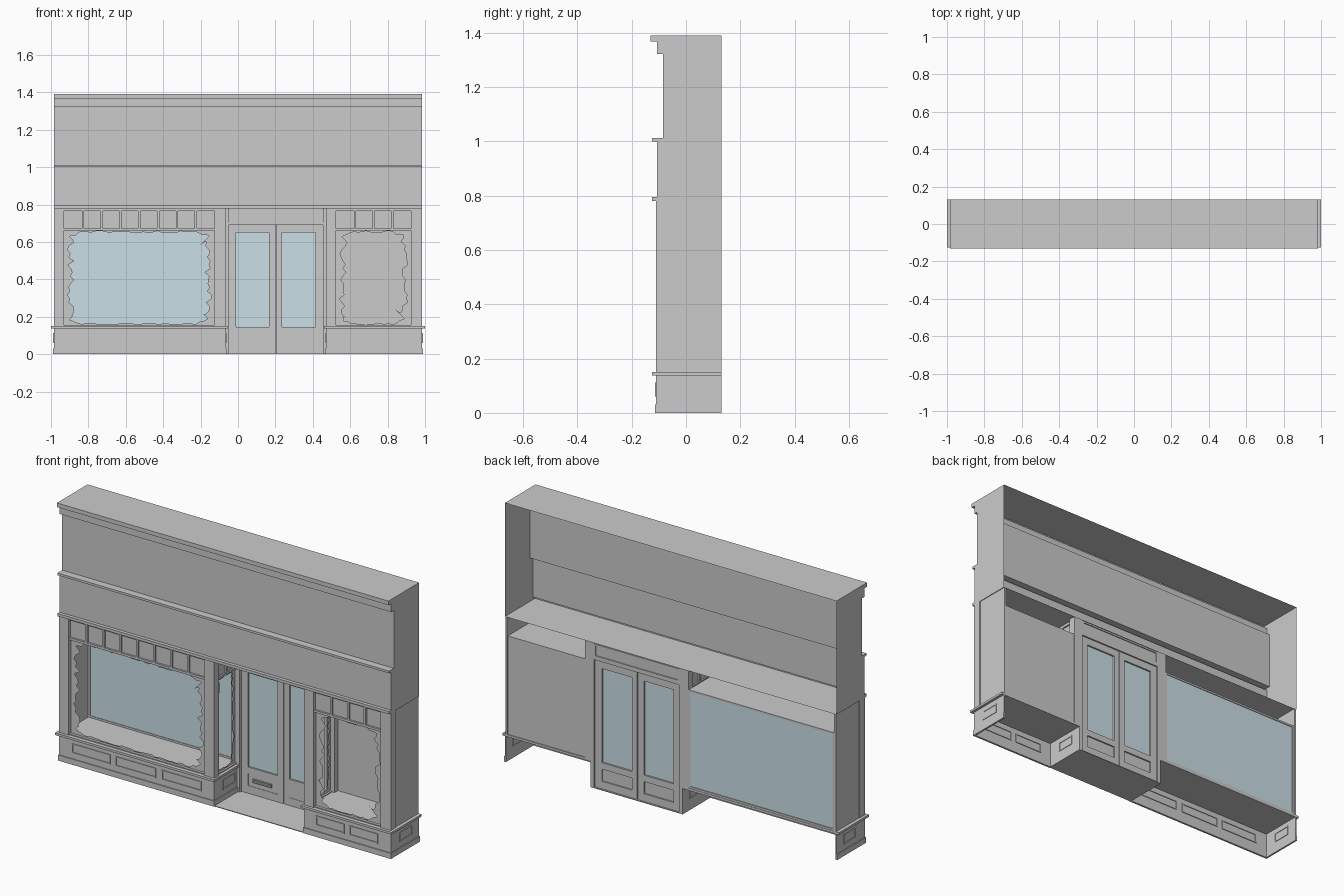
import bpy, bmesh, math, random
from mathutils import Matrix, Vector

random.seed(4)
cube = bpy.data.objects.get("Cube")
if cube:
    bpy.data.objects.remove(cube, do_unlink=True)


def material(name, rgb):
    m = bpy.data.materials.new(name)
    m.use_nodes = True
    m.diffuse_color = (*rgb, 1)
    m.node_tree.nodes["Principled BSDF"].inputs["Base Color"].default_value = (*rgb, 1)
    return m


GREY = material("plain grey", (0.6, 0.6, 0.6))
BLUE = material("pale blue glass", (0.6, 0.74, 0.8))


def finish(name, bm, mat):
    me = bpy.data.meshes.new(name)
    bm.to_mesh(me)
    bm.free()
    me.materials.append(mat)
    ob = bpy.data.objects.new(name, me)
    bpy.context.scene.collection.objects.link(ob)
    return ob


def make(name, slabs, mat=GREY):
    """One object out of (x0, x1, y0, y1, z0, z1) boxes."""
    bm = bmesh.new()
    for x0, x1, y0, y1, z0, z1 in slabs:
        centre = Vector((x0 + x1, y0 + y1, z0 + z1)) / 2
        size = Matrix.Diagonal((x1 - x0, y1 - y0, z1 - z0, 1))
        bmesh.ops.create_cube(bm, size=1, matrix=Matrix.Translation(centre) @ size)
    return finish(name, bm, mat)


def slab(axis, c0, c1, a0, a1, z0, z1):
    """Upright slab: c is its thickness along the axis, a runs along its width."""
    return (c0, c1, a0, a1, z0, z1) if axis == "x" else (a0, a1, c0, c1, z0, z1)


def frame(axis, c0, c1, a0, a1, z0, z1, w):
    return [slab(axis, c0, c1, a0, a0 + w, z0, z1),
            slab(axis, c0, c1, a1 - w, a1, z0, z1),
            slab(axis, c0, c1, a0 + w, a1 - w, z0, z0 + w),
            slab(axis, c0, c1, a0 + w, a1 - w, z1 - w, z1)]


def broken_glass(name, axis, c, a0, a1, z0, z1):
    """Jagged rim of glass left around an opening."""
    rim = []
    step = 0.02
    na, nz = round((a1 - a0) / step), round((z1 - z0) / step)
    rim += [(a0 + (a1 - a0) * i / na, z0) for i in range(na)]
    rim += [(a1, z0 + (z1 - z0) * i / nz) for i in range(nz)]
    rim += [(a1 - (a1 - a0) * i / na, z1) for i in range(na)]
    rim += [(a0, z1 - (z1 - z0) * i / nz) for i in range(nz)]
    bm = bmesh.new()
    outer, inner = [], []
    reach = min(0.055, (a1 - a0) * 0.16)
    for a, z in rim:
        corner = min(math.hypot(a - p, z - q) for p in (a0, a1) for q in (z0, z1))
        upright = a in (a0, a1)
        d = random.uniform(0.3, 1) * reach if upright else random.uniform(0.02, 0.25) * reach
        d += max(0, 0.1 - corner) * reach * 6
        ia = min(max(a, a0 + d), a1 - d)
        iz = min(max(z, z0 + d), z1 - d)
        for loop, (p, q) in ((outer, (a, z)), (inner, (ia, iz))):
            loop.append(bm.verts.new((c, p, q) if axis == "x" else (p, c, q)))
    for i in range(len(rim)):
        j = (i + 1) % len(rim)
        bm.faces.new((outer[i], outer[j], inner[j], inner[i]))
    finish(name, bm, GREY)


def debris(name, x0, x1, count):
    """Flat splinters lying on the window floor."""
    bm = bmesh.new()
    for _ in range(count):
        x, y = random.uniform(x0, x1), random.uniform(-0.07, 0.1)
        turn, long, thin = random.uniform(0, 6), random.uniform(0.012, 0.03), random.uniform(0.006, 0.012)
        vs = []
        for k in range(5):
            t = math.tau * k / 5
            u, v = long * math.cos(t), thin * math.sin(t) * random.uniform(0.6, 1.2)
            vs.append(bm.verts.new((x + u * math.cos(turn) - v * math.sin(turn),
                                    y + u * math.sin(turn) + v * math.cos(turn), 0.153)))
        bm.faces.new(vs)
    finish(name, bm, GREY)


# Upper shell: stepped cornice profile, open at the back
PROFILE = [(0.13, 1.39), (-0.13, 1.39), (-0.13, 1.368), (-0.107, 1.368), (-0.107, 1.322),
           (-0.085, 1.322), (-0.085, 1.012), (-0.125, 1.012), (-0.125, 1.0), (-0.107, 1.0),
           (-0.107, 0.795), (-0.125, 0.795), (-0.125, 0.78), (0.13, 0.78)]
HALF = 0.985
bm = bmesh.new()
left, right = [[bm.verts.new((x, y, z)) for y, z in PROFILE] for x in (-HALF, HALF)]
for i in range(len(PROFILE) - 1):
    bm.faces.new((left[i], left[i + 1], right[i + 1], right[i]))
bm.faces.new(left)
bm.faces.new(right)
bmesh.ops.recalc_face_normals(bm, faces=bm.faces)
finish("upper_fascia_and_cornice", bm, GREY)

BACK, TOP, SILL, BAR = 0.13, 0.78, 0.15, 0.66


def transom(name, axis, c0, c1, a0, a1, panes):
    """Row of small panes over an opening, with the rails around it."""
    mid = (c0 + c1) / 2
    rails = [slab(axis, c0, c1, a0, a1, BAR, BAR + 0.012),
             slab(axis, c0, c1, a0, a1, 0.765, TOP),
             slab(axis, c0, c1, a0, a1, SILL, SILL + 0.005)]
    pitch = (a1 - a0) / panes
    for i in range(1, panes):
        m = a0 + i * pitch
        rails.append(slab(axis, c0, c1, m - 0.006, m + 0.006, BAR, TOP))
    make(name + "_rails", rails)
    make(name + "_panes", [slab(axis, mid - 0.002, mid + 0.002, a0, a1, BAR, TOP)])


# Two display windows: name, outer end, inner end, opening, pane count, base panels
UNITS = [("right_window", -HALF, -0.065, -0.93, -0.125, 8, [(-0.91, -0.68), (-0.65, -0.41), (-0.375, -0.14)]),
         ("left_window", HALF, 0.47, 0.925, 0.525, 4, [(0.54, 0.71), (0.74, 0.91)])]
for name, outer, inner, open_out, open_in, panes, panels in UNITS:
    s = 1 if outer > 0 else -1
    x0, x1 = sorted((outer, inner))
    o0, o1 = sorted((open_out, open_in))

    # Hollow panelled base with plinth
    walls = [(x0, x1, -0.11, -0.104, 0, 0.14)]
    plinth = [(x0, x1, -0.115, -0.108, 0, 0.03)]
    mould = []
    for a0, a1 in panels:
        mould += frame("y", -0.114, -0.1, a0, a1, 0.06, 0.112, 0.006)
    for end, away in ((outer, s), (inner, -s)):
        w0, w1 = sorted((end, end - away * 0.006))
        walls.append((w0, w1, -0.11, BACK, 0, 0.14))
        plinth.append((*sorted((end - away * 0.002, end + away * 0.004)), -0.115, BACK, 0, 0.03))
        mould += frame("x", w0 - 0.003, w1 + 0.003, -0.035, 0.07, 0.06, 0.112, 0.006)
    make(name + "_base", walls)
    make(name + "_plinth", plinth)
    make(name + "_base_moulding", mould)

    # Floor with projecting ledge
    l0, l1 = sorted((outer + s * 0.015, inner - s * 0.01))
    make(name + "_ledge", [(l0, l1, -0.125, BACK, 0.138, SILL)])

    # Corner pillar, inner post, jamb beside the door and end wall
    make(name + "_posts", [
        (*sorted((outer, open_out)), -0.11, -0.065, SILL, TOP),
        (*sorted((open_in, inner)), -0.11, -0.07, SILL, TOP),
        (*sorted((inner + s * 0.04, inner)), 0.09, BACK, SILL, TOP)])
    make(name + "_end_wall", [(*sorted((outer - s * 0.004, outer - s * 0.014)), -0.07, BACK, SILL, TOP)])

    # Front opening and the opening facing the doorway
    transom(name + "_front", "y", -0.104, -0.08, o0, o1, panes)
    broken_glass(name + "_front_glass", "y", -0.09, o0, o1, SILL + 0.005, BAR)
    g0, g1 = sorted((inner + s * 0.006, inner + s * 0.026))
    transom(name + "_side", "x", g0, g1, -0.07, 0.09, 2)
    broken_glass(name + "_side_glass", "x", (g0 + g1) / 2, -0.07, 0.09, SILL + 0.005, BAR)
    debris(name + "_debris", o0 + 0.03, o1 - 0.03, panes * 4)

    # Display box top and back
    b0, b1 = sorted((outer - s * 0.014, inner + s * 0.04))
    make(name + "_box_top", [(b0, b1, -0.085, 0.125, 0.672, 0.678)])
    if s < 0:
        make(name + "_back_frame", frame("y", 0.116, 0.128, b0, b1, SILL, 0.678, 0.01))
        make(name + "_back_glass", [(b0 + 0.01, b1 - 0.01, 0.119, 0.124, SILL + 0.01, 0.668)], BLUE)
    else:
        make(name + "_back_wall", [(b0, b1, 0.119, 0.125, SILL, 0.678)])

# Doorway: floor, jambs, header with panel
D0, D1, MID = -0.05, 0.455, 0.2025
make("doorway_floor", [(-0.065, 0.47, -0.112, BACK, 0, 0.004)])
make("door_jambs", [(-0.065, D0, 0.085, BACK, 0, TOP), (D1, 0.47, 0.085, BACK, 0, TOP)])
make("door_header", [(D0, D1, 0.1, 0.125, 0.7, TOP), (D0, D1, 0.088, BACK, 0.69, 0.705)]
     + frame("y", 0.094, BACK, D0, D1, 0.705, 0.775, 0.008))

# Two door leaves with tall glass, lower panel and kick rail
for name, x0, x1, g0, g1 in (("right_door", D0, MID - 0.002, -0.01, 0.165),
                             ("left_door", MID + 0.002, D1, 0.235, 0.415)):
    make(name, [(x0, g0, 0.1, 0.122, 0.004, 0.69), (g1, x1, 0.1, 0.122, 0.004, 0.69),
                (g0, g1, 0.1, 0.122, 0.65, 0.69), (g0, g1, 0.1, 0.122, 0.11, 0.145),
                (g0, g1, 0.1, 0.122, 0.004, 0.045), (g0, g1, 0.102, 0.114, 0.045, 0.11)])
    make(name + "_glass", [(g0, g1, 0.109, 0.113, 0.145, 0.65)], BLUE)
make("letter_slot", frame("y", 0.094, 0.104, 0.02, 0.13, 0.07, 0.09, 0.005))
